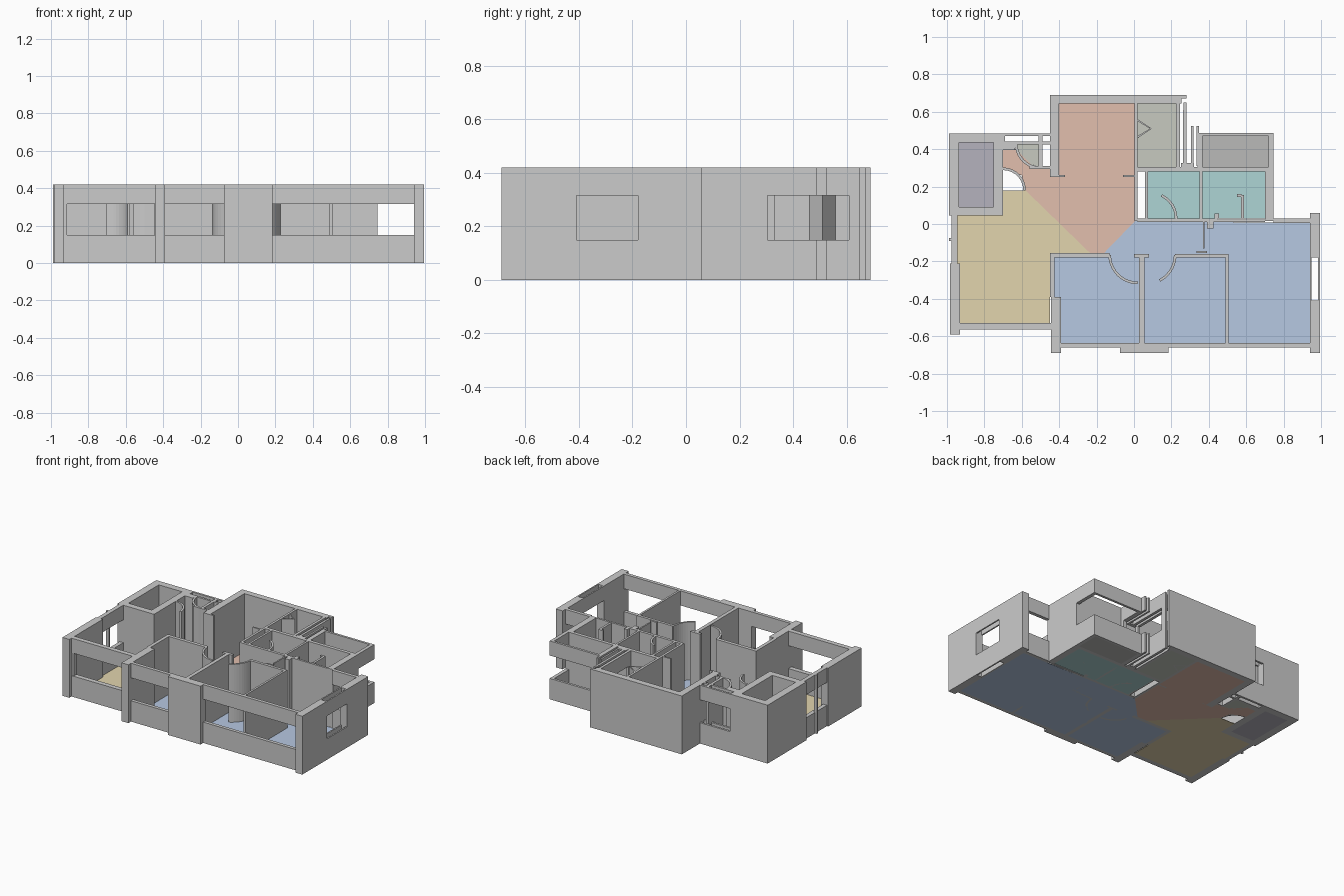
import bpy, bmesh, math

if "Cube" in bpy.data.objects:
    bpy.data.objects.remove(bpy.data.objects["Cube"])

H, SILL, HEAD, SLAB = 0.42, 0.15, 0.315, 0.003
FULL = [(0, H)]
OPEN = [(0, SILL), (HEAD, H)]


def finish(name, bm, color=None):
    bmesh.ops.recalc_face_normals(bm, faces=bm.faces[:])
    me = bpy.data.meshes.new(name)
    bm.to_mesh(me)
    bm.free()
    ob = bpy.data.objects.new(name, me)
    bpy.context.collection.objects.link(ob)
    if color:
        mat = bpy.data.materials.new(name + "_colour")
        mat.diffuse_color = (*color, 1)
        mat.use_nodes = True
        mat.node_tree.nodes["Principled BSDF"].inputs["Base Color"].default_value = mat.diffuse_color
        me.materials.append(mat)
    return ob


def prism(bm, pts, z0, z1):
    """Extrude a plan outline between two heights."""
    face = bm.faces.new([bm.verts.new((x, y, z0)) for x, y in pts])
    res = bmesh.ops.extrude_face_region(bm, geom=[face], use_keep_orig=True)
    for v in res["geom"]:
        if isinstance(v, bmesh.types.BMVert):
            v.co.z = z1


def walls(name, rects, spans=FULL):
    """Plan rectangles (x0, x1, y0, y1) raised over the given height spans."""
    bm = bmesh.new()
    for x0, x1, y0, y1 in rects:
        for z0, z1 in spans:
            prism(bm, [(x0, y0), (x1, y0), (x1, y1), (x0, y1)], z0, z1)
    return finish(name, bm)


def ribbon(name, path, t=0.014):
    """Full-height thin wall following a plan path."""
    left, right = [], []
    for i, (x, y) in enumerate(path):
        a, b = path[max(i - 1, 0)], path[min(i + 1, len(path) - 1)]
        dx, dy = b[0] - a[0], b[1] - a[1]
        d = math.hypot(dx, dy)
        nx, ny = -dy / d * t / 2, dx / d * t / 2
        left.append((x + nx, y + ny))
        right.append((x - nx, y - ny))
    bm = bmesh.new()
    prism(bm, left + right[::-1], 0, H)
    return finish(name, bm)


def door_swing(name, cx, cy, r, a0, a1, n=10):
    angs = [math.radians(a0 + (a1 - a0) * i / n) for i in range(n + 1)]
    return ribbon(name, [(cx + r * math.cos(a), cy + r * math.sin(a)) for a in angs])


def floor(name, pts, color):
    bm = bmesh.new()
    prism(bm, pts, 0, SLAB)
    return finish(name, bm, color)


def rect(x0, x1, y0, y1):
    return [(x0, y0), (x1, y0), (x1, y1), (x0, y1)]


# Floors
floor("living_floor", [(-.945, .045), (-.70, .045), (-.70, .18), (-.58, .18), (-.235, -.155),
                       (-.45, -.155), (-.45, -.53), (-.93, -.53), (-.93, -.21), (-.945, -.21)],
      (.76, .66, .42))
floor("hall_floor", [(-.40, .645), (.005, .645), (.005, .015), (-.16, -.155), (-.235, -.155),
                     (-.58, .18), (-.60, .26), (-.70, .30), (-.70, .40), (-.63, .40), (-.54, .31),
                     (-.40, .30)], (.76, .52, .42))
floor("bedroom_floor", [(.005, .015), (.94, .005), (.94, -.635), (-.39, -.635), (-.39, -.39),
                        (-.425, -.39), (-.425, -.155), (-.16, -.155)], (.47, .58, .76))
floor("bathroom_floor", rect(.07, .70, .03, .28), (.42, .66, .66))
floor("shaft_floor", rect(-.935, -.75, .09, .435), (.46, .45, .51))
floor("balcony_floor", rect(.365, .72, .305, .47), (.49, .49, .48))
floor("kitchen_floor", rect(.02, .225, .305, .645), (.57, .59, .53))
floor("closet_floor", [(-.635, .425), (-.505, .425), (-.505, .305), (-.56, .32), (-.61, .36)],
      (.57, .59, .53))

# Closed shaft at the back left
walls("shaft_walls", [(-.99, -.935, .045, .485), (-.75, -.70, .045, .485),
                      (-.935, -.75, .435, .485), (-.935, -.75, .045, .09)])

# Outer walls and piers
walls("living_piers", [(-.985, -.93, -.59, -.21), (-.93, -.915, -.56, -.53)])
walls("front_piers", [(-.445, -.39, -.69, -.39), (-.45, -.425, -.39, -.155),
                      (-.075, .185, -.69, -.635)])
walls("right_wall", [(.94, .995, -.69, -.41), (.94, .995, -.18, .06)])
walls("back_wall", [(-.45, .255, .645, .69), (-.45, -.40, .25, .645), (.245, .28, .67, .69)])
walls("bathroom_walls", [(.005, .745, .28, .305), (.70, .745, .015, .28), (.02, .45, .01, .03),
                         (.45, .70, .01, .025), (.35, .365, .03, .28), (.06, .075, .03, .28)])
walls("kitchen_wall", [(.003, .02, .015, .645)])

# Window openings: sill below, header above
walls("front_windows", [(-.93, -.445, -.565, -.53), (-.39, -.075, -.66, -.635),
                        (.185, .94, -.66, -.635)], OPEN)
walls("living_side_window", [(-.975, -.945, -.21, .045)], OPEN)
walls("right_window", [(.94, .95, -.41, -.18), (.985, .995, -.41, -.18)], OPEN)
walls("bedroom_back_window", [(.745, .94, .005, .03)], OPEN)
walls("closet_back_window", [(-.70, -.45, .47, .485), (-.70, -.45, .425, .44)], OPEN)
walls("kitchen_window", [(.225, .245, .31, .645), (.262, .28, .32, .61)], OPEN)
walls("service_window", [(.305, .318, .32, .525), (.333, .347, .31, .525),
                         (.25, .32, .305, .325)], OPEN)
walls("balcony_parapet", [(.345, .745, .47, .487), (.72, .745, .305, .47),
                          (.345, .365, .305, .47)], OPEN)

# Slim window frames and mullions
walls("window_posts", [(.225, .245, .305, .33), (.265, .28, .61, .65),
                       (.34, .365, .305, .33), (-.715, -.69, .425, .485),
                       (-.99, -.965, -.09, -.075)])

# Inner partitions
walls("bedroom_partitions", [(-.45, -.13, -.18, -.155), (.00, .08, -.18, -.16),
                             (.22, .505, -.18, -.16), (.028, .055, -.635, -.18),
                             (.49, .505, -.635, -.18)])
walls("closet_partitions", [(-.51, -.49, .30, .47), (-.45, -.44, .30, .425),
                            (-.56, -.45, .295, .31), (-.70, -.635, .395, .43)])
walls("hall_stubs", [(-.40, -.37, .25, .262), (-.06, .005, .25, .262),
                     (.368, .378, -.13, .01), (.335, .39, -.155, -.145)])
walls("bathroom_stubs", [(.572, .588, .03, .155), (.55, .575, .145, .16),
                         (.39, .425, -.025, .01), (.43, .455, .03, .055)])

# Door leaves and swings
door_swing("bedroom_door_left", .02, -.165, .15, 180, 270)
door_swing("bedroom_door_right", .065, -.165, .155, -62, 0)
door_swing("bathroom_door", .09, .03, .135, 0, 65)
door_swing("entry_door", -.70, .18, .115, 0, 90)
door_swing("closet_door", -.50, .43, .13, 180, 270)
ribbon("kitchen_folding_door", [(.02, .555), (.09, .51), (.02, .465)], .01)
